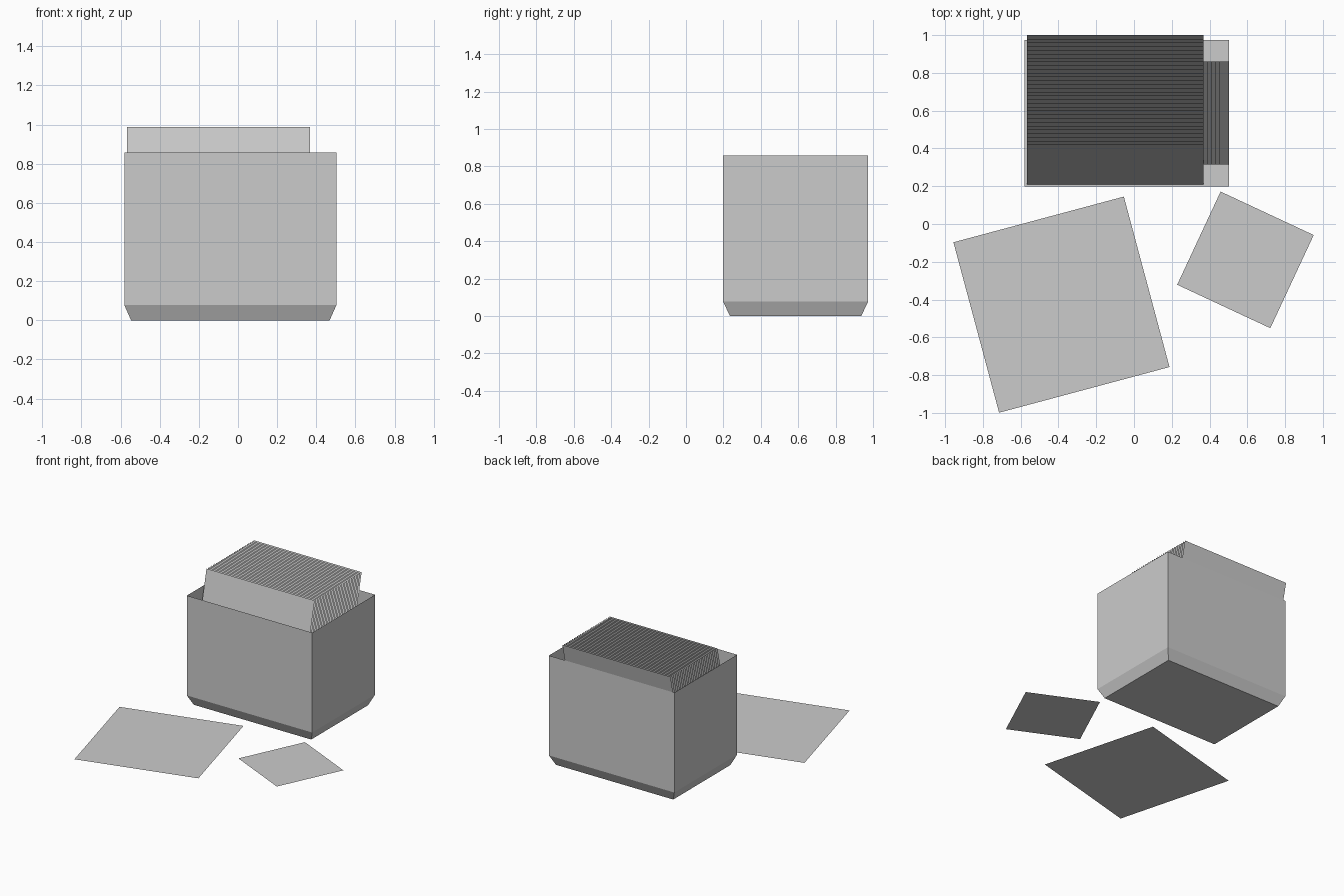
import bpy, bmesh
from math import radians, asin, pi
from mathutils import Matrix

if "Cube" in bpy.data.objects:
    bpy.data.objects.remove(bpy.data.objects["Cube"])


def make_object(name, bm):
    mesh = bpy.data.meshes.new(name)
    bm.to_mesh(mesh)
    bm.free()
    obj = bpy.data.objects.new(name, mesh)
    bpy.context.collection.objects.link(obj)
    return obj


def sheet(name, size, matrix):
    bm = bmesh.new()
    bmesh.ops.create_grid(bm, x_segments=1, y_segments=1, size=size / 2, matrix=matrix)
    return make_object(name, bm)


def rect(x0, x1, y0, y1, z):
    return [(x0, y0, z), (x1, y0, z), (x1, y1, z), (x0, y1, z)]


FLOOR_Z, TOP_Z = 0.078, 0.858
BIG, SMALL = 0.934, 0.544

# open bin: tapered foot, thin walls and a raised inner floor
bm = bmesh.new()
rings = [[bm.verts.new(p) for p in ring] for ring in (
    rect(-0.546, 0.468, 0.235, 0.937, 0),
    rect(-0.581, 0.503, 0.198, 0.974, FLOOR_Z),
    rect(-0.581, 0.503, 0.198, 0.974, TOP_Z))]
bm.faces.new(rings[0][::-1])
bm.faces.new(rings[1])
for low, high in zip(rings, rings[1:]):
    for i in range(4):
        j = (i + 1) % 4
        bm.faces.new((low[i], low[j], high[j], high[i]))
make_object("bin", bm)

# large sleeves leaning back
lean = asin(0.21 / BIG)
count = 30
for i in range(count):
    y = 0.21 + i * (0.79 - 0.21) / (count - 1)
    m = (Matrix.Translation((-0.099, y, FLOOR_Z))
         @ Matrix.Rotation(pi / 2 - lean, 4, 'X')
         @ Matrix.Translation((0, BIG / 2, 0)))
    sheet(f"large_sleeve_{i}", BIG, m)

# small sleeves leaning against the side of the large ones
lean = asin(0.05 / SMALL)
for i in range(5):
    m = (Matrix.Translation((0.5 - i * 0.0205, 0.588, FLOOR_Z))
         @ Matrix.Rotation(pi / 2, 4, 'Z')
         @ Matrix.Rotation(pi / 2 - lean, 4, 'X')
         @ Matrix.Translation((0, SMALL / 2, 0)))
    sheet(f"small_sleeve_{i}", SMALL, m)

# loose sleeves lying on the ground
for name, size, x, y, turn in (
        ("loose_large_sleeve", BIG, -0.384, -0.427, 15),
        ("loose_small_sleeve", SMALL, 0.590, -0.190, -25)):
    sheet(name, size, Matrix.Translation((x, y, 0.001))
          @ Matrix.Rotation(radians(turn), 4, 'Z'))
